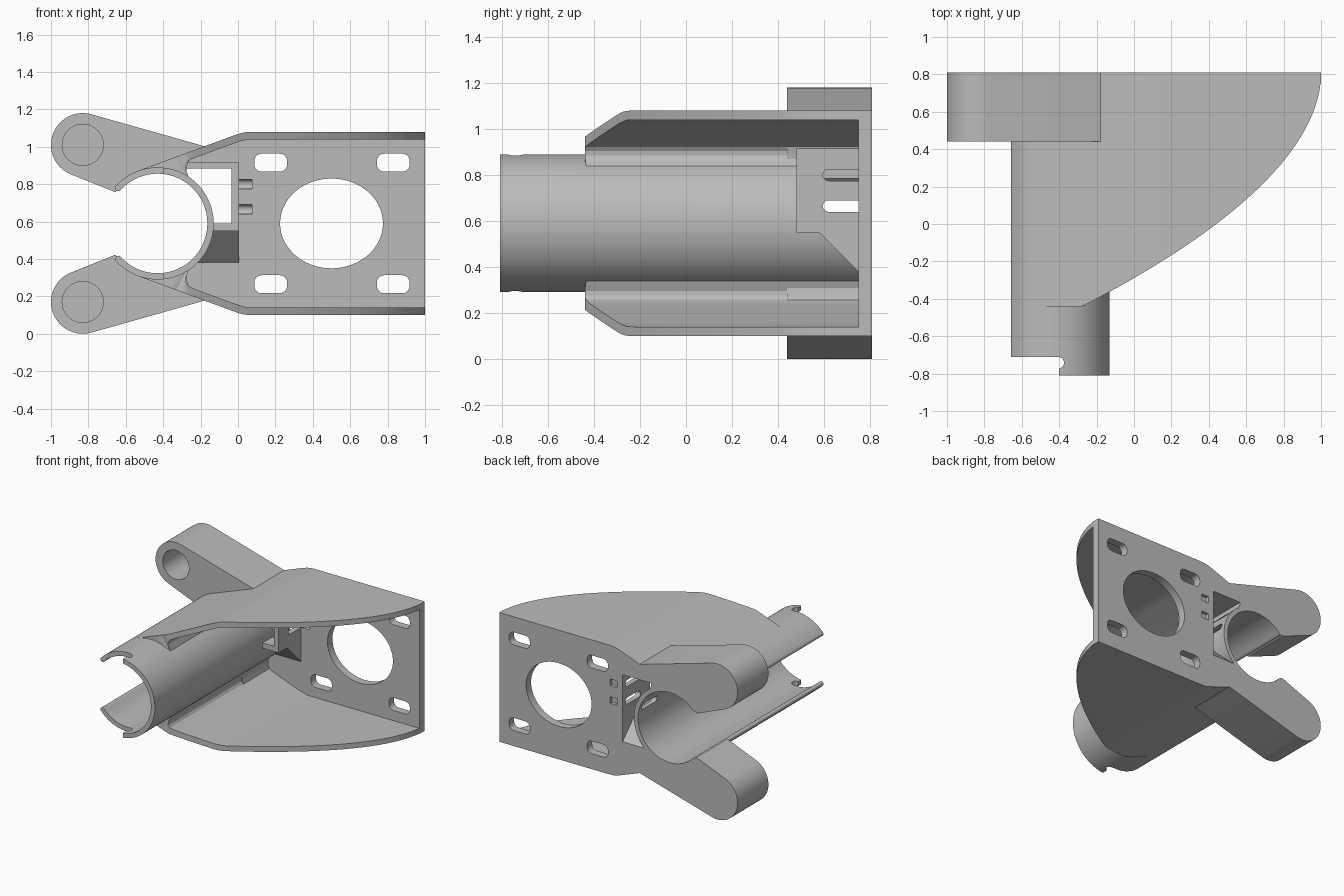
import bpy, bmesh, math
from math import sin, cos, radians, pi

if "Cube" in bpy.data.objects:
    bpy.data.objects.remove(bpy.data.objects["Cube"])

MID = 0.59                      # height of the symmetry plane
TX, R_OUT, R_IN = -0.43, 0.30, 0.266
R_MID = (R_OUT + R_IN) / 2
BACK = 0.81

grey = bpy.data.materials.new("plain_grey")
grey.use_nodes = True
grey.diffuse_color = (0.5, 0.5, 0.5, 1)
grey.node_tree.nodes["Principled BSDF"].inputs["Base Color"].default_value = (0.5, 0.5, 0.5, 1)


def finish(name, bm):
    bmesh.ops.recalc_face_normals(bm, faces=bm.faces)
    me = bpy.data.meshes.new(name)
    bm.to_mesh(me)
    bm.free()
    me.materials.append(grey)
    ob = bpy.data.objects.new(name, me)
    bpy.context.collection.objects.link(ob)
    return ob


def prism(name, pts, axis, a, b):
    """Extrude a 2D outline along one axis from a to b."""
    place = {"x": lambda p, t: (t, p[0], p[1]),
             "y": lambda p, t: (p[0], t, p[1]),
             "z": lambda p, t: (p[0], p[1], t)}[axis]
    bm = bmesh.new()
    lo = [bm.verts.new(place(p, a)) for p in pts]
    hi = [bm.verts.new(place(p, b)) for p in pts]
    bm.faces.new(lo)
    bm.faces.new(hi)
    for i in range(len(pts)):
        j = (i + 1) % len(pts)
        bm.faces.new((lo[i], lo[j], hi[j], hi[i]))
    return finish(name, bm)


def arc(cx, cz, r, a0, a1, n):
    return [(cx + r * cos(radians(a0 + (a1 - a0) * i / n)),
             cz + r * sin(radians(a0 + (a1 - a0) * i / n))) for i in range(n + 1)]


def oval(cx, cz, rx, rz, n=64):
    return [(cx + rx * cos(2 * pi * i / n), cz + rz * sin(2 * pi * i / n)) for i in range(n)]


def round_rect(cx, cz, hw, hh, r):
    pts = []
    for k, (sx, sz) in enumerate(((1, 1), (-1, 1), (-1, -1), (1, -1))):
        pts += arc(cx + sx * (hw - r), cz + sz * (hh - r), r, 90 * k, 90 * k + 90, 6)
    return pts


def rect(x0, z0, x1, z1):
    return [(x0, z0), (x1, z0), (x1, z1), (x0, z1)]


def cut(ob, name, pts, axis, a, b):
    """Subtract an extruded outline from a part."""
    cutter = prism(name, pts, axis, a, b)
    cutter.hide_render = True
    mod = ob.modifiers.new("cut", "BOOLEAN")
    mod.operation, mod.solver, mod.object = "DIFFERENCE", "EXACT", cutter
    bpy.context.view_layer.objects.active = ob
    bpy.ops.object.modifier_apply(modifier=mod.name)
    bpy.data.objects.remove(cutter)


def flip(pts):
    return [(x, 2 * MID - z) for x, z in pts]


def top_z(x):
    # flat roof blending softly into the slope towards the tube
    return 1.08 - 0.37 * 0.015 * math.log(1 + math.exp((0.03 - x) / 0.015))


def front_y(x):
    return max(-0.44, 0.8 - (max(0, 1 - x) / 0.852) ** (1 / 1.88))


# outline samples shared by wings and plate
xs = [1 - 0.852 * (1.23 * i / 36) ** 1.88 for i in range(37)]
xs = sorted({x for x in xs if x > -0.23} | {0.07, 0.05, 0.03, 0.01, -0.01, -0.23}, reverse=True)
TANGENT = 110.3
tip = arc(TX, MID, R_OUT, TANGENT, TANGENT, 1)[0]

# wings: curved-edge shells running tangent into the tube
upper = [(x, top_z(x)) for x in xs]
lower = [(x, top_z(x) - (0.04 if x > 0.03 else 0.043)) for x in xs]
inner = [(-0.25, 0.932), (-0.268, 0.922), (-0.279, 0.905), (-0.281, 0.885), (-0.272, 0.862)]
inner += arc(TX, MID, R_MID, 52, TANGENT, 12)
for i in range(len(inner)):
    x = -0.23 + (tip[0] + 0.23) * (i + 1) / len(inner)
    upper.append((x, top_z(x)))
lower += inner


def wing(name, top, bottom):
    bm = bmesh.new()
    rows = []
    for (xt, zt), (xb, zb) in zip(top, bottom):
        rows.append([bm.verts.new(v) for v in (
            (xt, front_y(xt), zt), (xt, BACK, zt), (xb, BACK, zb), (xb, front_y(xb), zb))])
    for a, b in zip(rows, rows[1:]):
        for k in range(4):
            j = (k + 1) % 4
            bm.faces.new((a[k], a[j], b[j], b[k]))
    bm.faces.new(rows[0])
    bm.faces.new(rows[-1])
    return finish(name, bm)


parts = [wing("upper_wing", upper, lower), wing("lower_wing", flip(upper), flip(lower))]

# clamp arms with blind holes
arm = arc(-0.83, 1.01, 0.17, 75.5, 248, 28) + [(-0.655, 0.757)]
arm += arc(TX, MID, R_MID, 139, 57, 24) + [(-0.275, 0.89), (-0.26, 0.935), (-0.17, 1.0)]
hole = oval(-0.83, 1.01, 0.11, 0.11, 40)
for name, f in (("upper_arm", list), ("lower_arm", flip)):
    ob = prism(name, f(arm), "y", 0.44, BACK)
    cut(ob, "arm_hole", f(hole), "y", 0.3, 0.74)
    parts.append(ob)

# open tube with rounded lips
END = 138
lip_r = (R_OUT - R_IN) / 2


def lip(a, start):
    c = (TX + R_MID * cos(radians(a)), MID + R_MID * sin(radians(a)))
    return arc(c[0], c[1], lip_r, start, start + 180, 8)[1:-1]


section = arc(TX, MID, R_OUT, -END, END, 72) + lip(END, END)
section += arc(TX, MID, R_IN, END, -END, 72) + lip(-END, 180 - END)
tube = prism("tube", section, "y", -0.81, BACK)
cut(tube, "front_step", rect(-1, -1, -0.40, -0.71), "z", -0.2, 1.4)
cut(tube, "front_notch", oval(-0.402, -0.742, 0.028, 0.03, 24), "z", -0.2, 1.4)
parts.append(tube)

# back plate following the wing outline
edge = upper[:-1] + [tip]
outline = edge + arc(TX, MID, R_MID, TANGENT, -TANGENT, 60) + flip(edge)[::-1]
plate = prism("back_plate", outline, "y", 0.75, BACK)
cut(plate, "large_opening", oval(0.5, MID, 0.275, 0.24), "y", 0.6, 0.9)
for x in (0.175, 0.83):
    for z in (MID - 0.325, MID + 0.325):
        cut(plate, "mount_slot", round_rect(x, z, 0.087, 0.048, 0.038), "y", 0.6, 0.9)

# cable box beside the tube, with a sloped floor
box_side = [(0.48, 0.915), (0.48, 0.55), (0.58, 0.55), (0.75, 0.38), (0.785, 0.38), (0.785, 0.915)]
box = prism("cable_box", box_side, "x", -0.28, 0.005)
cut(box, "tube_clearance", oval(TX, MID, R_MID, R_MID, 96), "y", 0.3, 0.9)
channel = [(0.4, 0.885), (0.4, 0.59), (0.597, 0.59), (0.9, 0.287), (0.9, 0.885)]
for ob in (box, plate):
    cut(ob, "channel", channel, "x", -0.4, -0.035)

# tie slots through box wall and tube, ending as pockets in the plate
for z in (0.665, 0.8):
    for ob in (box, tube, plate):
        cut(ob, "tie_slot", round_rect(0.686, z, 0.09, 0.025, 0.024), "x", -0.25, 0.075)
    cut(plate, "tie_pocket", rect(0.01, z - 0.025, 0.07, z + 0.025), "y", 0.785, 0.9)
parts += [plate, box]

for ob in parts:
    bpy.ops.object.select_all(action="DESELECT")
    ob.select_set(True)
    bpy.context.view_layer.objects.active = ob
    bpy.ops.object.shade_smooth_by_angle(angle=radians(24))
